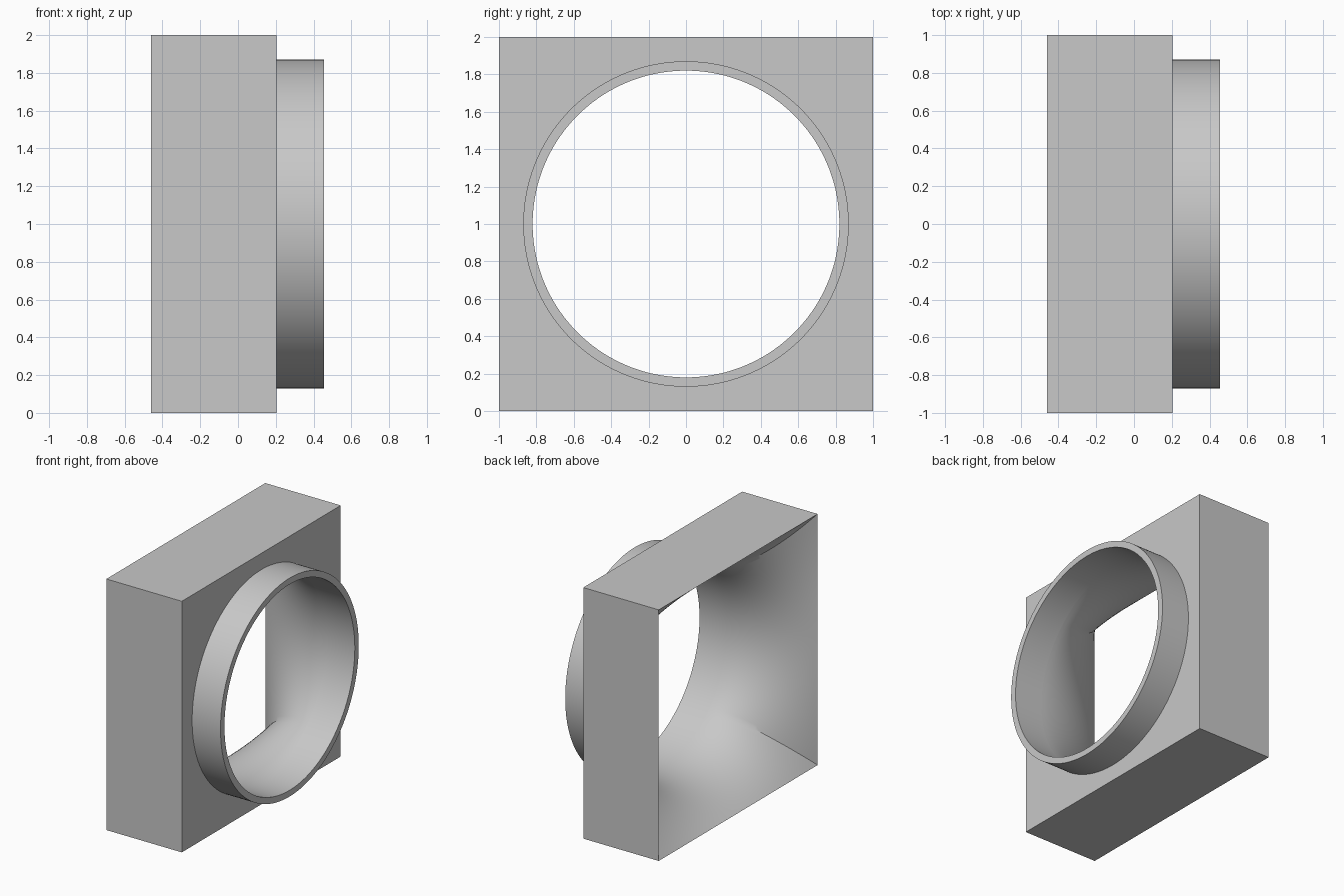
import bpy, bmesh
from math import sin, cos, pi

cube = bpy.data.objects.get("Cube")
if cube:
    bpy.data.objects.remove(cube, do_unlink=True)

SEGMENTS = 192            # multiple of 8 so the square corners land on vertices
BACK, FACE, RIM = -0.46, 0.205, 0.455
INNER, OUTER = 0.82, 0.87
LOFT_STEPS = 24

grey = bpy.data.materials.new("plain_grey")
grey.use_nodes = True
grey.diffuse_color = (0.58, 0.58, 0.58, 1)
grey.node_tree.nodes["Principled BSDF"].inputs["Base Color"].default_value = grey.diffuse_color


def ring(x, radius, squareness=0.0):
    """Points around the x axis, blended from a circle to the full square."""
    points = []
    for i in range(SEGMENTS):
        a = 2 * pi * i / SEGMENTS
        square = 1 / max(abs(cos(a)), abs(sin(a)))
        r = radius + (square - radius) * squareness
        points.append((x, r * cos(a), 1 + r * sin(a)))
    return points


def skin(name, rings):
    """Bridge successive rings into one smooth-shaded shell."""
    bm = bmesh.new()
    loops = [[bm.verts.new(p) for p in pts] for pts in rings]
    for a, b in zip(loops, loops[1:]):
        for i in range(SEGMENTS):
            j = (i + 1) % SEGMENTS
            bm.faces.new((a[i], a[j], b[j], b[i]))
    mesh = bpy.data.meshes.new(name)
    bm.to_mesh(mesh)
    bm.free()
    mesh.materials.append(grey)
    obj = bpy.data.objects.new(name, mesh)
    bpy.context.collection.objects.link(obj)
    bpy.ops.object.select_all(action='DESELECT')
    obj.select_set(True)
    bpy.context.view_layer.objects.active = obj
    bpy.ops.object.shade_smooth_by_angle(angle=pi / 6)
    return obj


# Square housing: flared inner passage, outer walls, then the collar-side face
passage = []
for k in range(LOFT_STEPS + 1):
    t = k / LOFT_STEPS
    passage.append(ring(FACE + (BACK - FACE) * t, INNER, t * t))
skin("square_housing", passage + [ring(FACE, OUTER, 1), ring(FACE, OUTER)])

# Round collar: outer wall, flat rim, straight bore
skin("round_collar", [ring(FACE, OUTER), ring(RIM, OUTER),
                      ring(RIM, INNER), ring(FACE, INNER)])
